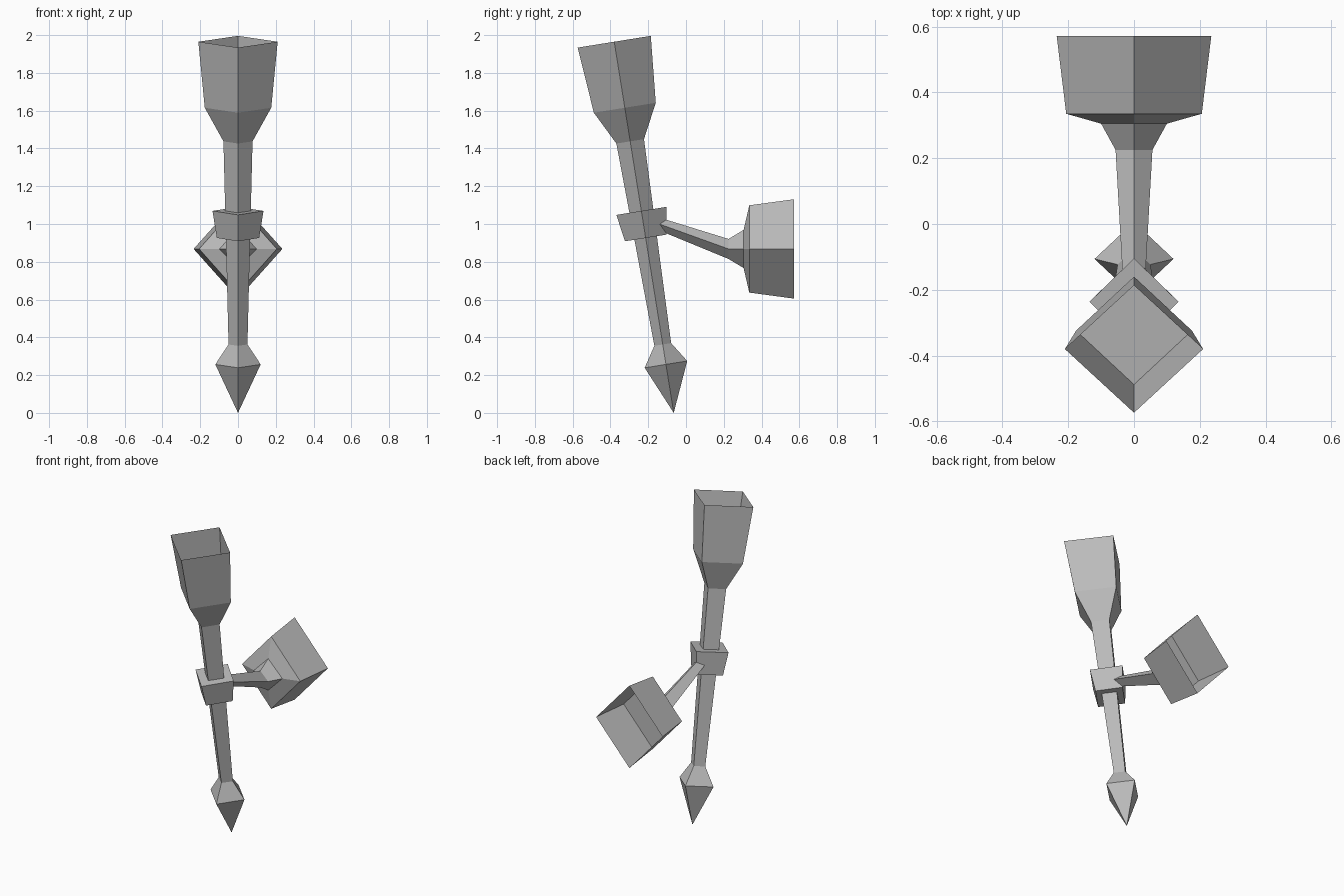
import bpy
import bmesh
from mathutils import Matrix, Vector

cube = bpy.data.objects.get("Cube")
if cube:
    bpy.data.objects.remove(cube, do_unlink=True)

grey = bpy.data.materials.new("plain grey")
grey.use_nodes = True
colour = (0.5, 0.5, 0.5, 1)
grey.diffuse_color = colour
grey.node_tree.nodes["Principled BSDF"].inputs["Base Color"].default_value = colour


def loft(name, sections, matrix, cap_start=True, cap_end=True):
    """Skin diamond sections (distance, half width, half depth) along local z."""
    bm = bmesh.new()
    rings = []
    for d, w, h in sections:
        if w == 0:
            rings.append([bm.verts.new((0, 0, d))] * 4)
        else:
            rings.append([bm.verts.new(p) for p in
                          ((w, 0, d), (0, h, d), (-w, 0, d), (0, -h, d))])
    for a, b in zip(rings, rings[1:]):
        for i in range(4):
            j = (i + 1) % 4
            corners = list(dict.fromkeys((a[i], a[j], b[j], b[i])))
            bm.faces.new(corners)
    if cap_start and sections[0][1]:
        bm.faces.new(rings[0][::-1])
    if cap_end:
        bm.faces.new(rings[-1])
    mesh = bpy.data.meshes.new(name)
    bm.to_mesh(mesh)
    bm.free()
    mesh.materials.append(grey)
    obj = bpy.data.objects.new(name, mesh)
    bpy.context.collection.objects.link(obj)
    obj.matrix_world = matrix
    return obj


# Leaning axis of the torch, from the pointed foot to the rim
foot = Vector((0, -0.065, 0))
axis = Vector((0, -0.315, 1.965)).normalized()
side = Vector((1, 0, 0))
lean = Matrix((side, axis.cross(side), axis)).transposed().to_4x4()
lean = Matrix.Translation(foot) @ lean

# Handle with pointed foot; its top cap is the floor of the cup
cup_base = (1.636, 0.176, 0.166)
loft("torch_handle", [(0, 0, 0), (0.26, 0.12, 0.114), (0.367, 0.05, 0.045),
                      (1.456, 0.077, 0.074), cup_base], lean)
loft("torch_cup", [cup_base, (1.99, 0.21, 0.196)], lean, False, False)

# Collar gripping the handle
loft("collar", [(0.938, 0.112, 0.111), (1.083, 0.135, 0.134)], lean)

# Wall bracket: flared mount facing the back, with local z along +y
back = Matrix(((1, 0, 0, 0), (0, 0, 1, 0), (0, -1, 0, 0.868), (0, 0, 0, 1)))
mount_base = (0.335, 0.206, 0.231)
loft("mount_neck", [(0.225, 0.056, 0.053), (0.305, 0.1, 0.101), mount_base], back)
loft("mount_cup", [mount_base, (0.572, 0.235, 0.263)], back, False, False)

# Arm rising from the mount neck into the collar (sheared so its ends stay upright)
shear = Matrix.Identity(4)
shear[1][2] = 0.36
arm_place = back @ Matrix.Translation((0, 0, 0.225)) @ shear
arm = loft("bracket_arm", [(-0.425, 0.032, 0.031), (0, 0.056, 0.053)], Matrix.Identity(4))
arm.data.transform(arm_place)
